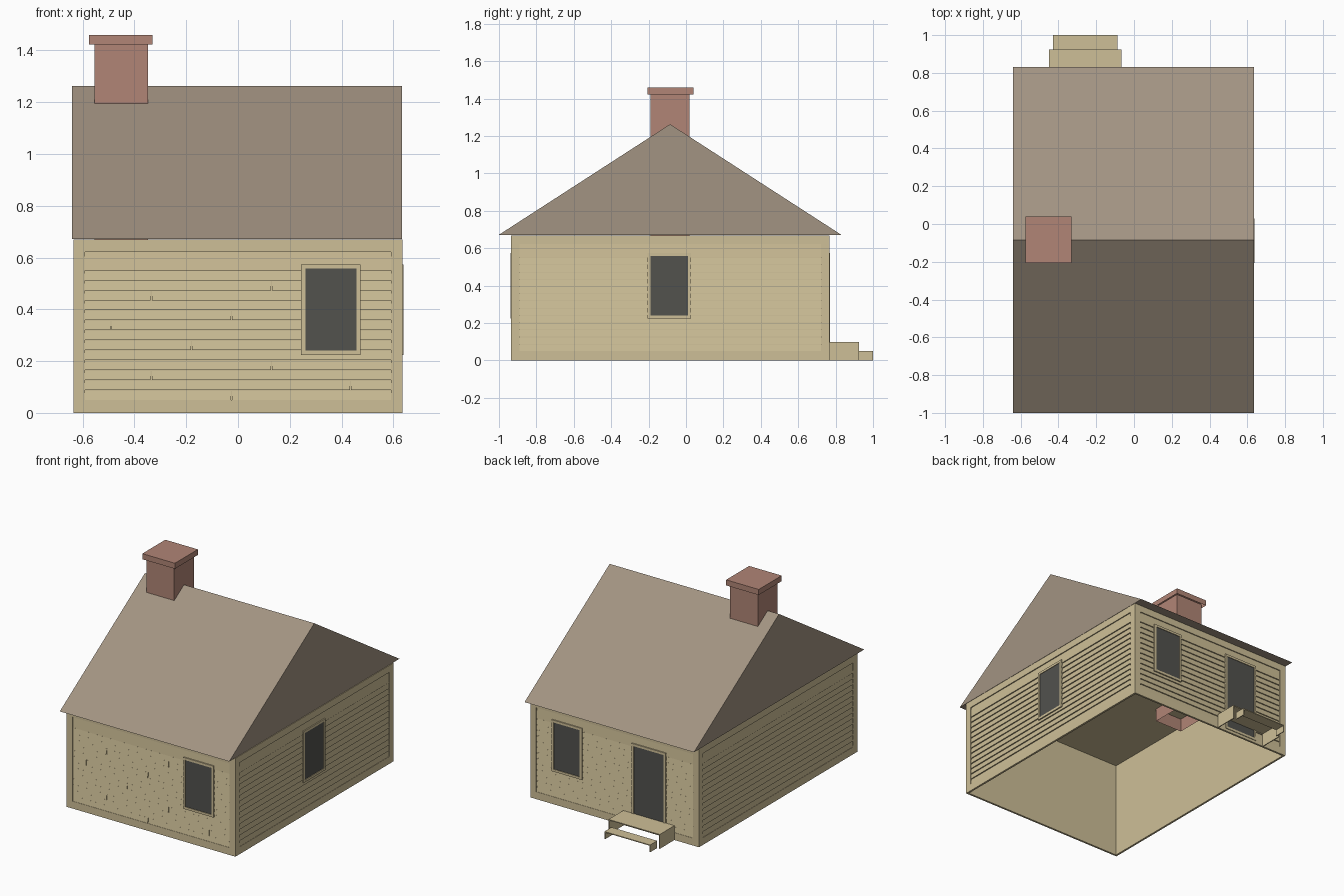
import bpy
import bmesh
from mathutils import Vector

cube = bpy.data.objects.get("Cube")
if cube:
    bpy.data.objects.remove(cube, do_unlink=True)


def material(name, r, g, b):
    mat = bpy.data.materials.new(name)
    mat.use_nodes = True
    mat.diffuse_color = (r, g, b, 1)
    mat.node_tree.nodes["Principled BSDF"].inputs["Base Color"].default_value = (r, g, b, 1)
    return mat


TAN = material("tan_wood", 0.617, 0.521, 0.309)
BROWN = material("brown_roof", 0.361, 0.292, 0.223)
BRICK = material("red_brick", 0.440, 0.235, 0.181)
GLASS = material("dark_glass", 0.084, 0.084, 0.076)


def finish(name, bm, mat):
    bmesh.ops.recalc_face_normals(bm, faces=bm.faces)
    mesh = bpy.data.meshes.new(name)
    bm.to_mesh(mesh)
    bm.free()
    mesh.materials.append(mat)
    obj = bpy.data.objects.new(name, mesh)
    bpy.context.collection.objects.link(obj)
    return obj


def prism(bm, profile, start, end, place):
    """Sweep a (depth, height) profile along a wall from start to end."""
    ends = [[bm.verts.new(place(u, d, z)) for d, z in profile] for u in (start, end)]
    count = len(profile)
    bm.faces.new(ends[0])
    bm.faces.new(ends[1])
    for i in range(count):
        j = (i + 1) % count
        bm.faces.new((ends[0][i], ends[0][j], ends[1][j], ends[1][i]))


def along_x(u, d, z):
    return Vector((u, d, z))


def rect(d0, d1, z0, z1):
    return [(d0, z0), (d1, z0), (d1, z1), (d0, z1)]


def open_box(name, x, y, z, mat):
    """Box without a bottom face."""
    bm = bmesh.new()
    prism(bm, rect(*y, *z), *x, along_x)
    bottom = [f for f in bm.faces if all(abs(v.co.z - z[0]) < 1e-5 for v in f.verts)]
    bmesh.ops.delete(bm, geom=bottom, context="FACES")
    return finish(name, bm, mat)


HALF = 0.635
FRONT, BACK = -0.935, 0.767
WALL_TOP = 0.669
DEPTH = 0.01
BORDER = 0.045
SILL, HEAD = 0.05, 0.622
PITCH = 0.0385
ROWS = 14

# Hollow house body, open underneath
shell = open_box("wall_shell", (-HALF + DEPTH, HALF - DEPTH),
                 (FRONT + DEPTH, BACK - DEPTH), (0, WALL_TOP), TAN)
solid = shell.modifiers.new("thickness", "SOLIDIFY")
solid.thickness = 0.005
solid.offset = -1

# Each wall maps (distance along, depth outward, height) to the world
WALLS = {
    "front": (lambda u, d, z: Vector((u, FRONT - d, z)), -HALF, HALF, DEPTH),
    "back": (lambda u, d, z: Vector((u, BACK + d, z)), -HALF, HALF, DEPTH),
    "left": (lambda u, d, z: Vector((HALF + d, u, z)), FRONT, BACK, 0),
    "right": (lambda u, d, z: Vector((-HALF - d, u, z)), FRONT, BACK, 0),
}
# Butt joints in the front boards, by row
JOINTS = {0: -0.025, 1: 0.435, 2: -0.335, 3: 0.13, 5: -0.18,
          7: -0.49, 8: -0.025, 10: -0.335, 11: 0.13}

for side, (place, lo, hi, trim_in) in WALLS.items():
    # Flat border boards around the siding
    bm = bmesh.new()
    a, b = lo + BORDER, hi - BORDER
    prism(bm, rect(-DEPTH, 0, 0, WALL_TOP), lo + trim_in, a, place)
    prism(bm, rect(-DEPTH, 0, 0, WALL_TOP), b, hi - trim_in, place)
    prism(bm, rect(-DEPTH, 0, 0, SILL), a, b, place)
    prism(bm, rect(-DEPTH, 0, HEAD, WALL_TOP), a, b, place)
    finish(side + "_border_boards", bm, TAN)

    # Lapped siding boards, thicker at the bottom
    bm = bmesh.new()
    for row in range(ROWS):
        z0 = SILL + row * PITCH
        z1 = HEAD if row == ROWS - 1 else z0 + PITCH - 0.003
        wedge = [(-DEPTH, z0), (-0.002, z0), (-0.007, z1), (-DEPTH, z1)]
        if side == "front" and row in JOINTS:
            cut = JOINTS[row]
            prism(bm, wedge, a, cut - 0.002, place)
            prism(bm, wedge, cut + 0.002, b, place)
        else:
            prism(bm, wedge, a, b, place)
    finish(side + "_siding", bm, TAN)


def opening(name, side, u0, u1, z0, z1, frame=0.016):
    """Dark pane with a surrounding frame on one wall."""
    place = WALLS[side][0]
    bm = bmesh.new()
    prism(bm, rect(-0.009, 0, z0, z1), u0, u1, place)
    finish(name + "_pane", bm, GLASS)
    bm = bmesh.new()
    for s, e in ((u0 - frame, u0), (u1, u1 + frame)):
        prism(bm, rect(-0.009, 0.004, z0 - frame, z1 + frame), s, e, place)
    for s, e in ((z0 - frame, z0), (z1, z1 + frame)):
        prism(bm, rect(-0.009, 0.004, s, e), u0, u1, place)
    finish(name + "_frame", bm, TAN)


opening("front_window", "front", 0.26, 0.457, 0.24, 0.558)
opening("left_window", "left", -0.19, 0.012, 0.24, 0.558)
opening("back_window", "back", 0.26, 0.457, 0.24, 0.558)
opening("back_door", "back", -0.37, -0.145, 0.035, 0.558)

# Gabled roof with overhanging eaves
bm = bmesh.new()
prism(bm, [(-1.0, 0.672), (0.83, 0.672), (-0.085, 1.263)], -0.641, 0.634, along_x)
finish("roof", bm, BROWN)

# Chimney reaching down through the ceiling
open_box("chimney_stack", (-0.555, -0.347), (-0.19, 0.02), (0.575, 1.43), BRICK)
open_box("chimney_cap", (-0.575, -0.33), (-0.207, 0.04), (1.422, 1.46), BRICK)


# Open steps: a tread on two end panels
def step(name, x0, x1, y0, y1, top, thick=0.006):
    bm = bmesh.new()
    prism(bm, rect(y0, y1, top - thick, top), x0, x1, along_x)
    for s in (x0, x1 - thick):
        prism(bm, rect(y0, y1, 0, top - thick), s, s + thick, along_x)
    finish(name, bm, TAN)


step("upper_step", -0.45, -0.065, BACK, 0.925, 0.098)
step("lower_step", -0.43, -0.087, 0.925, 1.0, 0.05)
